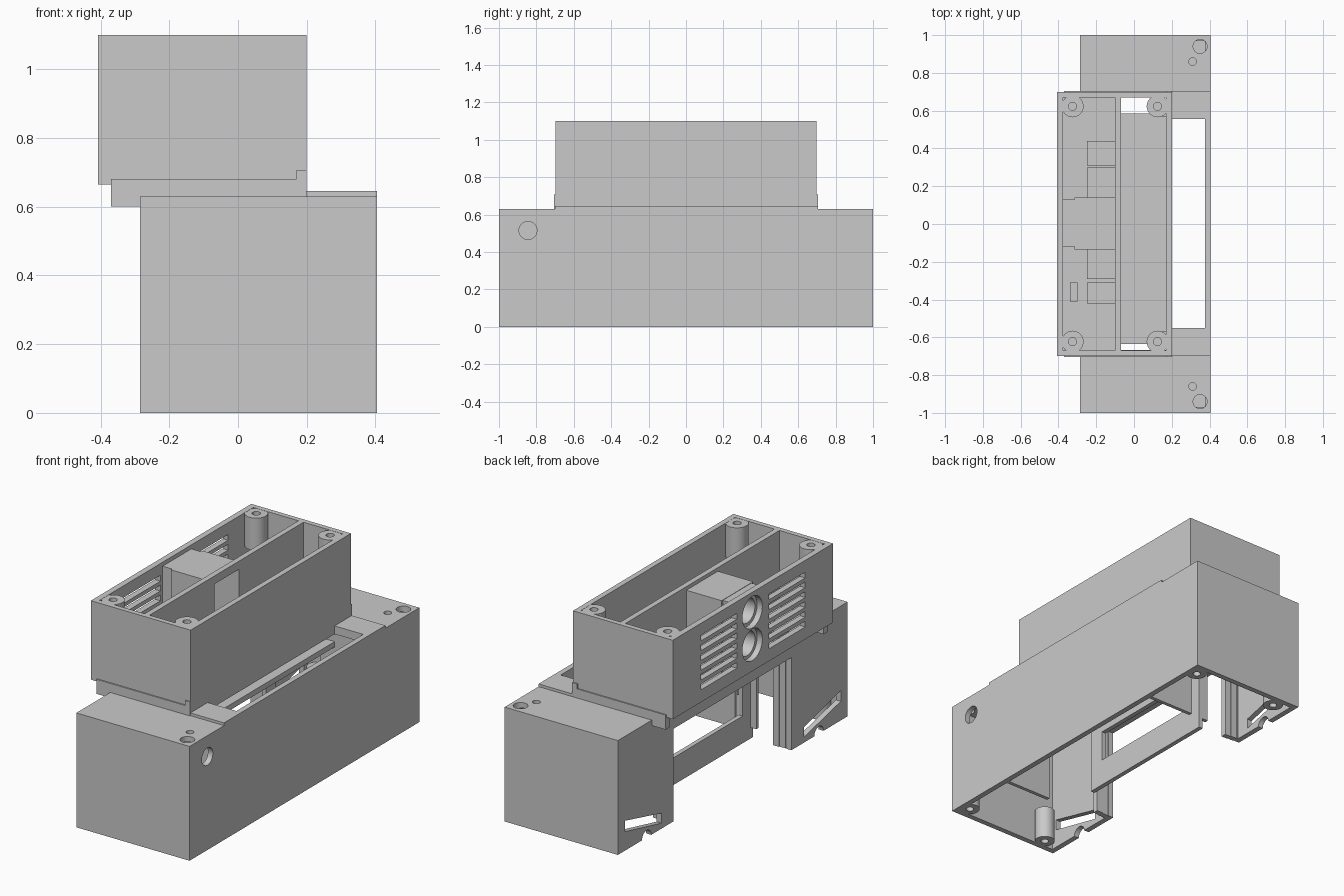
import bpy
import bmesh
from mathutils import Matrix, Vector

cube = bpy.data.objects.get("Cube")
if cube:
    bpy.data.objects.remove(cube, do_unlink=True)

grey = bpy.data.materials.new("plain_grey")
grey.use_nodes = True
GREY = (0.59, 0.59, 0.59, 1)
grey.diffuse_color = GREY
grey.node_tree.nodes["Principled BSDF"].inputs["Base Color"].default_value = GREY

W = 0.03  # wall thickness


def box(x, y, z):
    """Return a builder that adds a box spanning the three ranges."""
    def add(bm):
        size = Matrix.Diagonal((x[1] - x[0], y[1] - y[0], z[1] - z[0], 1))
        mid = Matrix.Translation((sum(x) / 2, sum(y) / 2, sum(z) / 2))
        bmesh.ops.create_cube(bm, size=1, matrix=mid @ size)
    return add


def rod(centre, radius, length, axis="Z"):
    """Return a builder that adds a cylinder along an axis."""
    def add(bm):
        turn = Matrix.Rotation(1.5707963, 4, "Y") if axis == "X" else Matrix()
        bmesh.ops.create_cone(bm, cap_ends=True, segments=32, radius1=radius,
                              radius2=radius, depth=length,
                              matrix=Matrix.Translation(centre) @ turn)
    return add


def prism_x(points, x0, x1):
    """Return a builder that extrudes a y-z polygon along x."""
    def add(bm):
        face = bm.faces.new([bm.verts.new((x0, y, z)) for y, z in points])
        out = bmesh.ops.extrude_face_region(bm, geom=[face])["geom"]
        moved = [v for v in out if isinstance(v, bmesh.types.BMVert)]
        bmesh.ops.translate(bm, verts=moved, vec=Vector((x1 - x0, 0, 0)))
        bmesh.ops.recalc_face_normals(bm, faces=bm.faces)
    return add


def raw(name, builders):
    bm = bmesh.new()
    for add in builders:
        add(bm)
    mesh = bpy.data.meshes.new(name)
    bm.to_mesh(mesh)
    bm.free()
    obj = bpy.data.objects.new(name, mesh)
    bpy.context.collection.objects.link(obj)
    return obj


def part(name, builders, cuts=()):
    """Build a part, subtract every cut, and finish its material."""
    obj = raw(name, builders)
    cutters = [raw("cutter", [c]) for c in cuts]
    for cutter in cutters:
        cutter.hide_render = True
        mod = obj.modifiers.new("cut", "BOOLEAN")
        mod.operation = "DIFFERENCE"
        mod.solver = "EXACT"
        mod.object = cutter
    if cutters:
        graph = bpy.context.evaluated_depsgraph_get()
        obj.data = bpy.data.meshes.new_from_object(obj.evaluated_get(graph))
        obj.modifiers.clear()
        for cutter in cutters:
            bpy.data.objects.remove(cutter, do_unlink=True)
    obj.data.materials.clear()
    obj.data.materials.append(grey)
    bpy.ops.object.select_all(action="DESELECT")
    obj.select_set(True)
    bpy.context.view_layer.objects.active = obj
    bpy.ops.object.shade_smooth_by_angle()


ENDS = ((-1, "front"), (1, "back"))
# Openings that pass right through the decks
front_slot = box((0.2, 0.375), (-0.55, 0.555), (0.5, 0.7))
tray_well = box((-0.07, 0.17), (-0.668, 0.67), (0.5, 0.75))

# Lower housing: shell open below, with a bay in its -x side
cuts = [box((-0.285 + W, 0.405 - W), (-1 + W, 1 - W), (-0.1, 0.6)),
        box((-0.4, -0.2), (-0.51, 0.52), (-0.1, 0.51)),
        rod((0.4, -0.845, 0.515), 0.048, 0.2, "X"),
        front_slot, tray_well]
for s, end in ENDS:
    cuts += [rod((0.35, s * 0.94, 0.6), 0.037, 0.2),
             rod((0.31, s * 0.86, 0.63), 0.02, 0.04),
             rod((-0.27, s * 0.75, 0), 0.04, 0.15, "X"),
             prism_x([(s * 0.62, 0.03), (s * 0.94, 0.105),
                      (s * 0.94, 0.165), (s * 0.62, 0.085)], -0.4, -0.2)]
part("lower_housing", [box((-0.285, 0.405), (-1, 1), (0, 0.63))], cuts)

# Stepped bay cheeks, wall ribs, partitions and screw posts at both ends
for s, end in ENDS:
    steps = []
    for i in range(3):
        x = -0.285 + i * 0.037
        y = sorted((s * (0.515 - i * 0.004), s * (0.545 - i * 0.004)))
        steps.append(box((x, x + 0.037), y, (0, 0.61)))
    part(end + "_bay_cheek", steps)
    rib = sorted((s * 0.42, s * 0.44))
    part(end + "_bay_rib", [box((-0.135, -0.09), rib, (0.11, 0.61))])
    wall = sorted((s * 0.57, s * 0.59))
    part(end + "_partition", [box((0.1, 0.39), wall, (0, 0.61))])
    for x, y, side in ((0.347, 0.925, "left"), (-0.17, 0.93, "right")):
        part(f"{end}_{side}_post", [rod((x, s * y, 0.09), 0.052, 0.18)],
             [rod((x, s * y, 0.05), 0.02, 0.2)])

# Windowed wall behind the bay
part("bay_back_wall", [box((-0.1, -0.075), (-0.44, 0.44), (0.05, 0.61))],
     [box((-0.2, 0), (-0.35, 0.35), (0.2, 0.37))])

# Sunken platform below the open half of the tray
part("platform", [box((-0.09, 0.19), (-0.635, 0.585), (0.52, 0.55))])

# Slightly raised frame around the long top slot
part("slot_frame", [box((0.19, 0.405), (-0.7, 0.705), (0.62, 0.645))], [front_slot])

# Collar between the housings, with end tabs that reach past the -x wall
part("collar", [box((-0.285, 0.2), (-0.705, 0.705), (0.6, 0.68))], [tray_well])
for s, end in ENDS:
    tab = sorted((s * 0.67, s * 0.705))
    part(end + "_collar_tab", [box((-0.37, -0.28), tab, (0.6, 0.68))])
part("collar_corner_strip", [box((0.17, 0.2), (-0.705, 0.705), (0.66, 0.707))])

# Upper housing: open tray with vents and two round ports
cuts = [box((-0.375, 0.17), (-0.67, 0.67), (0.685, 1.2)), tray_well]
for y0, y1 in ((0.14, 0.45), (-0.455, -0.14)):
    for i in range(6):
        z = 0.733 + i * 0.054
        cuts.append(box((-0.5, -0.35), (y0, y1), (z, z + 0.032)))
for z in (0.81, 0.99):
    cuts.append(rod((-0.4, 0.005, z), 0.087, 0.1, "X"))
part("upper_housing", [box((-0.408, 0.2), (-0.698, 0.698), (0.665, 1.1))], cuts)

# Sensor box, hollow towards the open half, with its round ports
cavity = box((-0.23, 0), (-0.105, 0.11), (0.66, 1.055))
ports = [rod((-0.32, 0.005, z), 0.068, 0.3, "X") for z in (0.81, 0.99)]
part("sensor_box", [box((-0.315, -0.09), (-0.135, 0.14), (0.67, 1.08))],
     ports + [cavity])
part("sensor_bridge", [box((-0.376, -0.31), (-0.12, 0.13), (0.68, 1.078))], ports)

# Long divider inside the tray
part("divider", [box((-0.1, -0.07), (-0.68, 0.68), (0.62, 1.1))], [cavity])

# Small supports on the deck
for i, (y0, y1, z) in enumerate(((0.31, 0.44, 0.74), (0.14, 0.3, 0.71),
                                 (-0.29, -0.135, 0.71), (-0.42, -0.31, 0.74))):
    part(f"deck_support_{i + 1}", [box((-0.25, -0.09), (y0, y1), (0.67, z))])
part("cable_clip", [box((-0.34, -0.3), (-0.41, -0.31), (0.67, 0.74))])

# Corner screw bosses
for x, side in ((-0.325, "right"), (0.125, "left")):
    for s, end in ENDS:
        part(f"{end}_{side}_boss", [rod((x, s * 0.623, 1.01), 0.058, 0.178)],
             [rod((x, s * 0.623, 1.06), 0.021, 0.16)])
